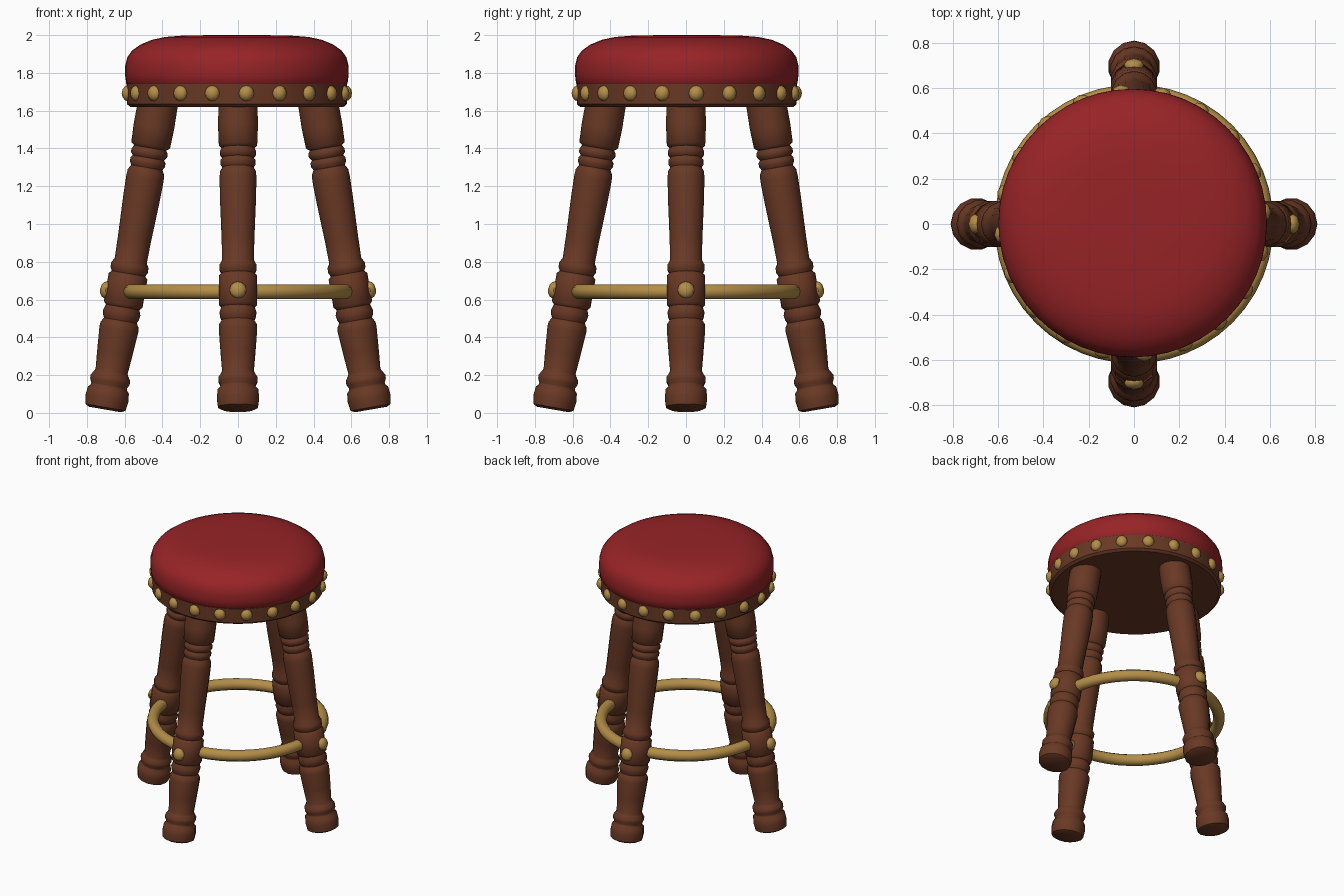
import bpy, bmesh
from math import radians, cos, sin, pi
from mathutils import Matrix

cube = bpy.data.objects.get("Cube")
if cube:
    bpy.data.objects.remove(cube, do_unlink=True)


def material(name, rgb):
    mat = bpy.data.materials.new(name)
    mat.use_nodes = True
    mat.diffuse_color = (*rgb, 1)
    mat.node_tree.nodes["Principled BSDF"].inputs["Base Color"].default_value = (*rgb, 1)
    return mat


wood = material("brown wood", (0.14, 0.04, 0.018))
leather = material("red leather", (0.31, 0.017, 0.02))
brass = material("brass", (0.46, 0.27, 0.065))


def finish(bm, name, mat, matrix=Matrix(), angle=40):
    bmesh.ops.recalc_face_normals(bm, faces=bm.faces)
    mesh = bpy.data.meshes.new(name)
    bm.to_mesh(mesh)
    bm.free()
    mesh.materials.append(mat)
    obj = bpy.data.objects.new(name, mesh)
    bpy.context.collection.objects.link(obj)
    obj.matrix_world = matrix
    bpy.ops.object.select_all(action="DESELECT")
    obj.select_set(True)
    bpy.context.view_layer.objects.active = obj
    bpy.ops.object.shade_smooth_by_angle(angle=radians(angle))
    return obj


def lathe(name, profile, sides, mat, matrix=Matrix(), closed=False, angle=40):
    """Turn (radius, height) points around z; open profiles get end caps."""
    bm = bmesh.new()
    rings = [[bm.verts.new((r * cos(2 * pi * i / sides), r * sin(2 * pi * i / sides), z))
              for i in range(sides)] for r, z in profile]
    pairs = list(zip(rings, rings[1:]))
    if closed:
        pairs.append((rings[-1], rings[0]))
    else:
        bm.faces.new(rings[0])
        bm.faces.new(rings[-1])
    for low, high in pairs:
        for i in range(sides):
            j = (i + 1) % sides
            bm.faces.new((low[i], low[j], high[j], high[i]))
    return finish(bm, name, mat, matrix, angle)


def stud(name, matrix, radius, depth):
    """Domed nail head whose local x points outward."""
    bm = bmesh.new()
    bmesh.ops.create_uvsphere(bm, u_segments=8, v_segments=6, radius=1)
    bmesh.ops.scale(bm, vec=(depth, radius, radius), verts=bm.verts)
    return finish(bm, name, brass, matrix, 60)


# Seat: wooden rim and padded cushion
seat = Matrix.Translation((-0.006, 0.004, 0))
lathe("seat_rim", [(0.565, 1.62), (0.582, 1.635), (0.584, 1.74), (0.56, 1.745)],
      48, wood, seat)
lathe("seat_cushion", [(0.57, 1.73), (0.586, 1.745), (0.592, 1.79), (0.591, 1.84),
                       (0.58, 1.883), (0.555, 1.918), (0.51, 1.95), (0.45, 1.975),
                       (0.38, 1.99), (0.28, 1.998), (0.12, 2.0)],
      48, leather, seat, angle=60)

# Row of nail heads around the rim
for i in range(20):
    turn = Matrix.Rotation(radians(18 * i + 5), 4, "Z")
    stud(f"rim_stud_{i + 1}", seat @ turn @ Matrix.Translation((0.578, 0, 1.692)), 0.042, 0.034)

# Turned leg profile, from foot to seat
leg_profile = [
    (0.085, 0.0), (0.108, 0.012), (0.115, 0.06), (0.11, 0.105), (0.096, 0.12),
    (0.096, 0.13), (0.106, 0.15), (0.106, 0.17), (0.092, 0.192), (0.086, 0.205),
    (0.095, 0.31), (0.104, 0.43), (0.102, 0.455), (0.088, 0.478),
    (0.096, 0.495), (0.1, 0.52), (0.09, 0.55), (0.104, 0.565), (0.104, 0.715),
    (0.09, 0.73), (0.1, 0.75), (0.1, 0.775), (0.086, 0.8),
    (0.089, 0.92), (0.098, 1.14), (0.1, 1.24), (0.098, 1.275), (0.084, 1.3),
    (0.094, 1.318), (0.094, 1.338), (0.084, 1.352), (0.097, 1.368), (0.097, 1.388),
    (0.086, 1.405), (0.104, 1.42), (0.108, 1.52), (0.106, 1.66)]

# Four splayed legs, each with a nail head where the foot ring passes through
for name, degrees in (("left", 0), ("back", 90), ("right", 180), ("front", 270)):
    turn = Matrix.Rotation(radians(degrees), 4, "Z")
    splay = Matrix.Translation((0.704, 0, 0.018)) @ Matrix.Rotation(radians(-9.8), 4, "Y")
    lathe(f"{name}_leg", leg_profile, 14, wood, turn @ splay, angle=50)
    stud(f"{name}_leg_stud", turn @ splay @ Matrix.Translation((0.104, 0, 0.625)), 0.045, 0.03)

# Brass foot ring
tube = [(0.575 + 0.04 * cos(2 * pi * i / 10), 0.642 + 0.04 * sin(2 * pi * i / 10))
        for i in range(10)]
lathe("foot_ring", tube, 48, brass, closed=True, angle=60)
